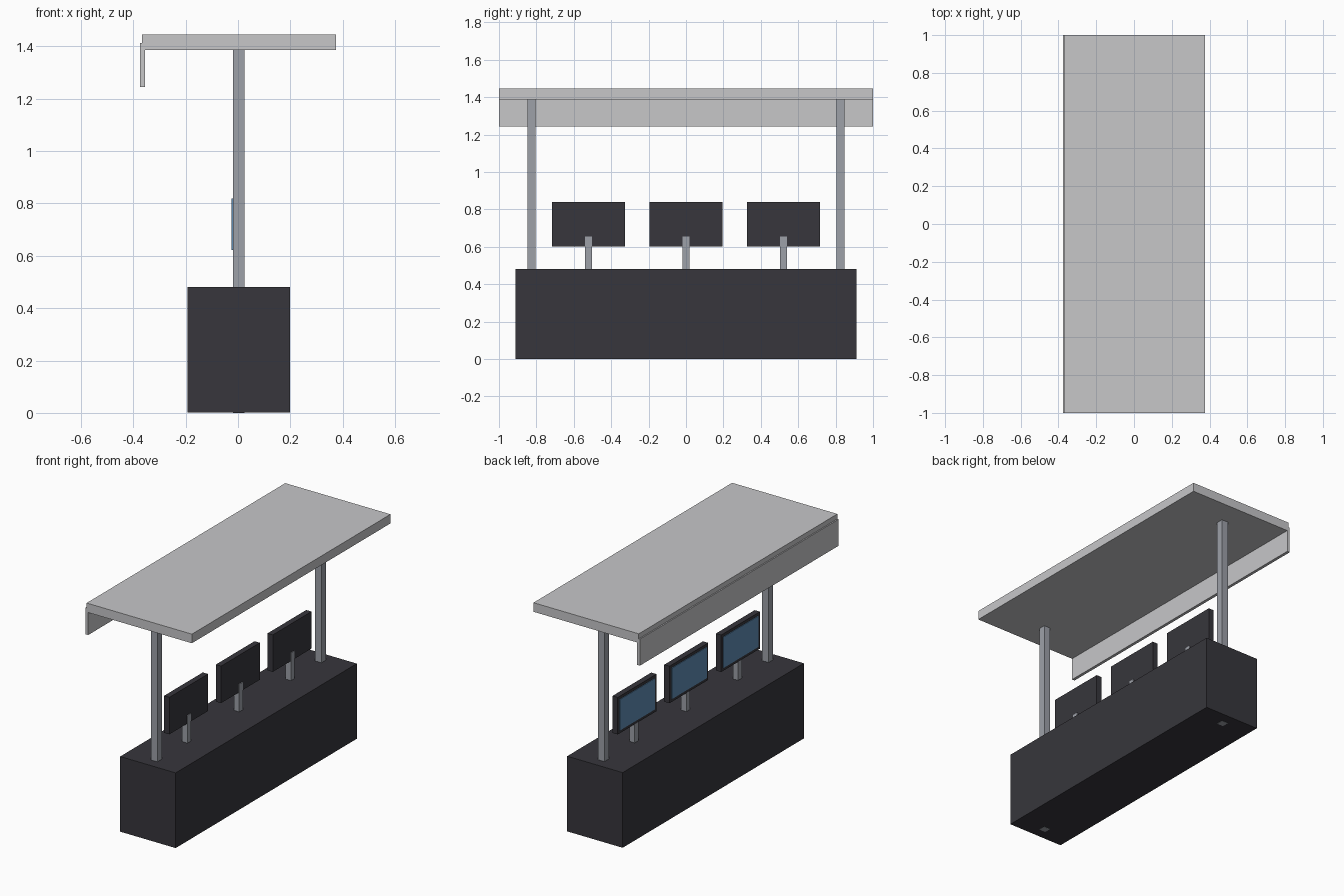
import bpy
import bmesh

if "Cube" in bpy.data.objects:
    bpy.data.objects.remove(bpy.data.objects["Cube"])


def srgb(r, g, b):
    """8-bit sRGB to linear RGBA."""
    def lin(c):
        c /= 255
        return c / 12.92 if c <= 0.04045 else ((c + 0.055) / 1.055) ** 2.4
    return (lin(r), lin(g), lin(b), 1.0)


def material(name, rgb):
    m = bpy.data.materials.new(name)
    m.diffuse_color = srgb(*rgb)
    m.use_nodes = True
    m.node_tree.nodes["Principled BSDF"].inputs["Base Color"].default_value = m.diffuse_color
    return m


DARK = material("charcoal", (55, 54, 60))
ROOF = material("light_grey", (199, 199, 201))
METAL = material("steel_grey", (157, 161, 169))
BLUE = material("screen_blue", (94, 140, 180))


def box(name, x, y, z, mat):
    """Box from (min, max) ranges on each axis."""
    bm = bmesh.new()
    bmesh.ops.create_cube(bm, size=1)
    for v in bm.verts:
        for i, (lo, hi) in enumerate((x, y, z)):
            v.co[i] = hi if v.co[i] > 0 else lo
    mesh = bpy.data.meshes.new(name)
    bm.to_mesh(mesh)
    bm.free()
    mesh.materials.append(mat)
    obj = bpy.data.objects.new(name, mesh)
    bpy.context.collection.objects.link(obj)
    return obj


def around(c, half):
    return (c - half, c + half)


# Counter block, a hair above the ground so the post ends show underneath
box("counter", (-0.192, 0.199), (-0.912, 0.912), (0.001, 0.48), DARK)

# Canopy and its hanging fascia
box("canopy", (-0.367, 0.375), (-1, 1), (1.387, 1.445), ROOF)
box("fascia", (-0.375, -0.356), (-1, 1), (1.244, 1.413), ROOF)

# Posts running through the counter up to the canopy
for side, label in ((-1, "front"), (1, "back")):
    box(label + "_post", around(0.003, 0.0225), around(side * 0.826, 0.0225),
        (0, 1.39), METAL)

# Three monitors: stand, casing and display plate facing -x
for i, y in enumerate((-0.521, 0, 0.521), 1):
    box(f"monitor_stand_{i}", around(0.003, 0.0185), around(y, 0.0185), (0.478, 0.656), METAL)
    box(f"monitor_casing_{i}", (-0.02, 0.017), around(y, 0.195), (0.602, 0.838), DARK)
    box(f"monitor_display_{i}", (-0.024, -0.019), around(y, 0.176), (0.622, 0.819), BLUE)
